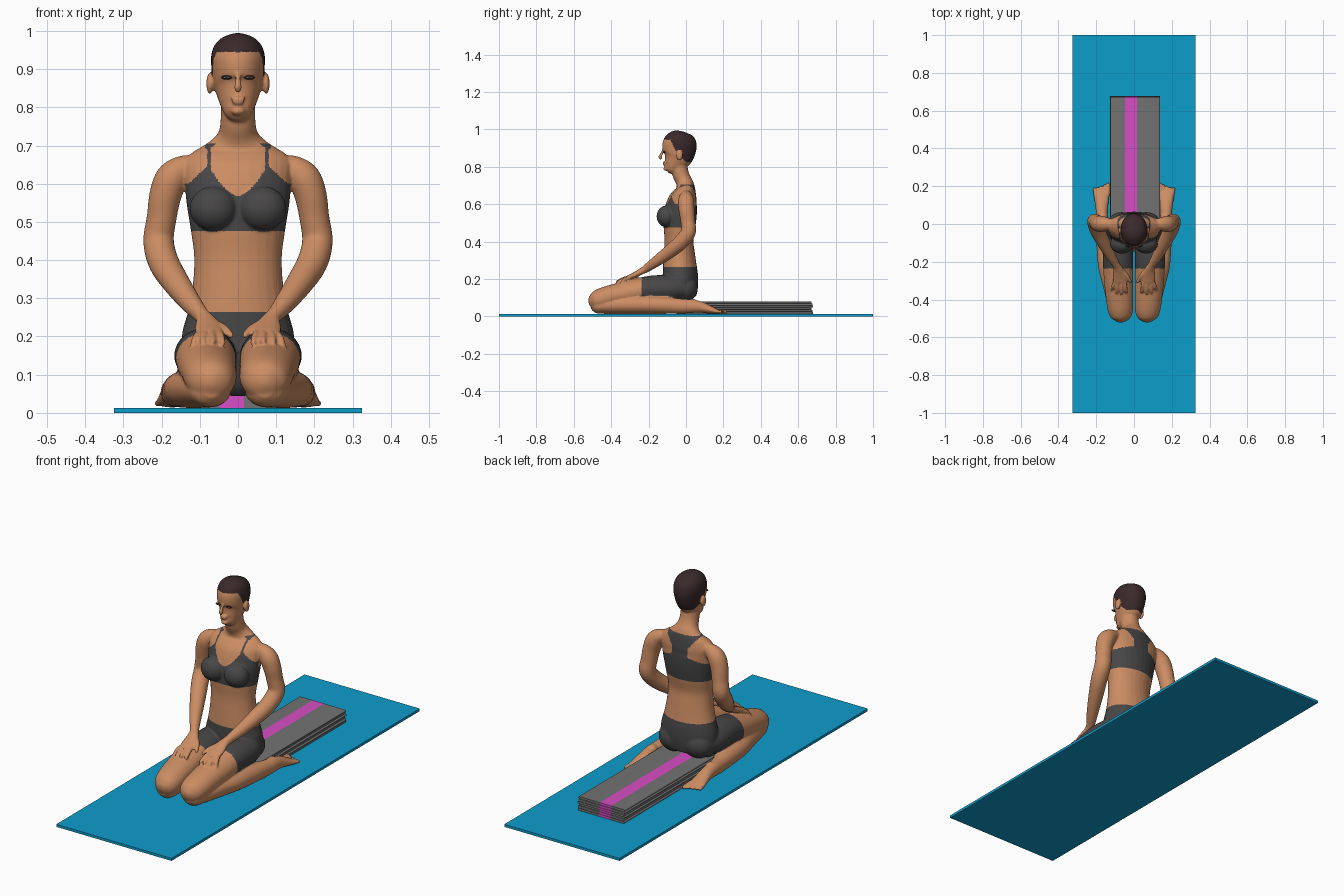
import bpy, bmesh, math
from mathutils import Vector, Matrix
from mathutils.bvhtree import BVHTree

if "Cube" in bpy.data.objects:
    bpy.data.objects.remove(bpy.data.objects["Cube"])


def material(name, rgb):
    m = bpy.data.materials.new(name)
    m.diffuse_color = (*rgb, 1)
    m.use_nodes = True
    m.node_tree.nodes["Principled BSDF"].inputs["Base Color"].default_value = m.diffuse_color
    return m


SKIN = material("skin", (0.60, 0.265, 0.125))
CLOTH = material("dark_cloth", (0.065, 0.062, 0.064))
HAIR = material("hair", (0.042, 0.022, 0.024))
MAT_BLUE = material("mat_blue", (0.004, 0.34, 0.60))
GREY = material("blanket_grey", (0.17, 0.17, 0.17))
PINK = material("blanket_pink", (0.68, 0.075, 0.56))
LASH = material("lash", (0.02, 0.013, 0.012))
WHITE = material("eye_white", (0.55, 0.5, 0.47))


def make_object(name, bm, mats, smooth=True):
    me = bpy.data.meshes.new(name)
    bm.to_mesh(me)
    ob = bpy.data.objects.new(name, me)
    bpy.context.collection.objects.link(ob)
    for m in mats:
        me.materials.append(m)
    for p in me.polygons:
        p.use_smooth = smooth
    return ob


def ball(bm, center, radii, s=1):
    c = Vector((center[0] * s, center[1], center[2]))
    mtx = Matrix.Translation(c) @ Matrix.Diagonal((*radii, 1))
    bmesh.ops.create_uvsphere(bm, u_segments=24, v_segments=16, radius=1, matrix=mtx)


def tube(bm, pts, s=1, steps=5, n=28):
    """Smooth loft through (x, y, z, half_width, half_depth) stations."""
    pts = [list(p) + ([p[3]] if len(p) == 4 else []) for p in pts]
    pts = [[p[0] * s] + p[1:] for p in pts]
    fine = []
    for i in range(len(pts) - 1):
        p0, p1, p2, p3 = (pts[max(i - 1, 0)], pts[i], pts[i + 1], pts[min(i + 2, len(pts) - 1)])
        for k in range(steps):
            t = k / steps
            fine.append([0.5 * (2 * b + (c - a) * t + (2 * a - 5 * b + 4 * c - d) * t * t
                                + (3 * b - a - 3 * c + d) * t ** 3)
                         for a, b, c, d in zip(p0, p1, p2, p3)])
    fine.append(pts[-1])
    rings = []
    for i, p in enumerate(fine):
        t = (Vector(fine[min(i + 1, len(fine) - 1)][:3]) - Vector(fine[max(i - 1, 0)][:3])).normalized()
        side = (Vector((1, 0, 0)) - t * t.x).normalized()
        up = t.cross(side)
        rings.append([bm.verts.new(Vector(p[:3])
                                   + side * (max(p[3], 0.002) * math.cos(2 * math.pi * j / n))
                                   + up * (max(p[4], 0.002) * math.sin(2 * math.pi * j / n)))
                      for j in range(n)])
    for a, b in zip(rings, rings[1:]):
        for j in range(n):
            k = (j + 1) % n
            bm.faces.new((a[j], a[k], b[k], b[j]))
    bm.faces.new(rings[0][::-1])
    bm.faces.new(rings[-1])


# ---- body volumes: "core" carries hair and clothes, "bare" is always skin
core, bare = bmesh.new(), bmesh.new()

# torso and neck
tube(core, [(0, -.02, .075, .10, .05), (0, -.03, .095, .125, .08), (0, -.03, .15, .147, .093),
            (0, -.03, .21, .146, .095), (0, -.033, .27, .13, .09), (0, -.036, .34, .118, .083),
            (0, -.038, .41, .115, .077), (0, -.035, .48, .124, .085), (0, -.03, .55, .135, .088),
            (0, -.02, .61, .14, .08), (0, -.008, .65, .143, .066), (0, -.002, .68, .122, .052),
            (0, -.005, .705, .08, .046), (0, -.015, .73, .053, .043), (0, -.028, .76, .046, .044),
            (0, -.036, .80, .045, .044), (0, -.036, .84, .042, .04)])
# head
tube(core, [(0, -.10, .778, .012, .012), (0, -.092, .784, .03, .029), (0, -.075, .80, .042, .047),
            (0, -.055, .83, .054, .066), (0, -.042, .86, .063, .083), (0, -.036, .90, .069, .092),
            (0, -.033, .93, .071, .09), (0, -.03, .96, .063, .078), (0, -.028, .98, .044, .054),
            (0, -.026, .991, .014, .018)])
# nose, lips, chin
tube(bare, [(0, -.12, .895, .006), (0, -.13, .872, .007), (0, -.138, .853, .010), (0, -.13, .843, .008)])
for z, w in ((.823, .020), (.813, .017)):
    ball(bare, (0, -.116, z), (w, .008, .0055))
ball(bare, (0, -.108, .790), (.018, .013, .011))

for s in (1, -1):
    # bust and seat
    ball(core, (.065, -.105, .535), (.062, .052, .058), s)
    ball(core, (.065, -.005, .15), (.08, .068, .072), s)
    # thigh and knee
    tube(core, [(.07, 0, .15, .07, .06), (.085, -.08, .15, .08, .07), (.085, -.18, .147, .08, .072),
                (.082, -.28, .13, .078, .068), (.077, -.38, .112, .073, .062), (.072, -.45, .092, .068, .06),
                (.07, -.49, .08, .055, .05), (.07, -.512, .075, .03, .03), (.07, -.52, .073, .008, .008)], s)
    # shin and foot
    tube(bare, [(.07, -.508, .06, .02, .02), (.072, -.48, .06, .05, .042), (.08, -.42, .06, .06, .046),
                (.105, -.32, .063, .06, .05), (.13, -.22, .063, .06, .05), (.148, -.12, .06, .05, .046),
                (.165, -.02, .055, .036, .039), (.17, .03, .055, .032, .036), (.17, .08, .05, .033, .03),
                (.172, .13, .036, .038, .021), (.173, .165, .027, .042, .013), (.174, .18, .025, .03, .008)], s)
    ball(bare, (.166, .035, .066), (.028, .032, .028), s)
    # toes, largest on the inside
    for k in range(5):
        r = .012 if k == 0 else .0085
        tube(bare, [(.14 + .016 * k, .15, .028, r), (.138 + .018 * k, .185, .025, r),
                    (.137 + .019 * k, .212 - .007 * k, .023, r * .8),
                    (.137 + .019 * k, .218 - .007 * k, .022, .003)], s, 3, 12)
    # arm and palm
    tube(bare, [(.10, 0, .652, .022), (.14, 0, .641, .034), (.172, 0, .615, .043), (.19, .003, .57, .042),
                (.200, .01, .51, .039), (.208, .012, .45, .040), (.195, -.03, .395, .040),
                (.165, -.09, .345, .036), (.125, -.165, .29, .028), (.095, -.215, .255, .021),
                (.084, -.24, .241, .027, .017), (.077, -.275, .222, .037, .015),
                (.074, -.305, .210, .035, .012), (.073, -.316, .206, .02, .008)], s)
    # fingers and thumb
    for k in range(4):
        drop = .004 * (k - 1) ** 2
        length = (.0, .006, .002, -.012)[k]
        tube(bare, [(.05 + .016 * k, -.295, .211, .010), (.045 + .022 * k, -.33, .204 - drop / 2, .0095),
                    (.040 + .026 * k, -.36 - length, .187 - drop, .008),
                    (.040 + .0265 * k, -.367 - length, .183 - drop, .003)], s, 3, 12)
    tube(bare, [(.068, -.24, .236, .012), (.040, -.272, .222, .012), (.020, -.305, .204, .009),
                (.016, -.313, .198, .003)], s, 3, 12)
    # ear
    ball(bare, (.074, -.035, .862), (.009, .018, .028), s)

# ---- fuse the volumes into one smooth body
core_tree, bare_tree = BVHTree.FromBMesh(core), BVHTree.FromBMesh(bare)
both = core.copy()
tmp = bpy.data.meshes.new("tmp")
bare.to_mesh(tmp)
both.from_mesh(tmp)
bpy.data.meshes.remove(tmp)
body = make_object("body", both, [])
rm = body.modifiers.new("fuse", 'REMESH')
rm.mode, rm.voxel_size = 'VOXEL', 0.0046
sm = body.modifiers.new("soften", 'SMOOTH')
sm.factor, sm.iterations = 0.5, 4
dg = bpy.context.evaluated_depsgraph_get()
fused = bpy.data.meshes.new_from_object(body.evaluated_get(dg))
body.modifiers.clear()
body.data = fused
fused.materials.clear()
for m in (SKIN, CLOTH, HAIR):
    fused.materials.append(m)


def mix(v, a, b, lo, hi):
    t = min(max((v - a) / (b - a), 0), 1)
    return lo + (hi - lo) * t


def region(c):
    """0 skin, 1 clothes, 2 hair."""
    x, y, z = abs(c.x), c.y, c.z
    if z > .80:
        line = mix(y, -.085, -.045, .945, .868) if y < -.045 else mix(y, -.045, 0, .868, .825)
        return 2 if z > line else 0
    if z < .265:
        return 1 if y > -.235 else 0
    if .475 < z < .73:
        if y < -.03:  # top, front
            top = .567 + .08 * (x / .078) ** 1.6 if x < .078 else mix(x, .078, .13, .647, .60)
            return 1 if z < top or (.070 < x < .079) else 0
        half = .042 + 3 * max(0, .60 - z) + .8 * max(0, z - .64)  # racer back
        return 1 if x < half and z < .705 else 0
    return 0


for p in fused.polygons:
    p.use_smooth = True
    c = p.center
    kind = region(c)
    if kind and bare_tree.find_nearest(c)[3] < core_tree.find_nearest(c)[3]:
        kind = 0
    p.material_index = kind

# ---- eyes
for name, mat, y, radii in (("eye_lashes", LASH, -.1165, (.0145, .005, .0055)),
                            ("eye_whites", WHITE, -.1175, (.0095, .0055, .003)),
                            ("irises", LASH, -.1185, (.004, .0058, .0035))):
    bm = bmesh.new()
    for s in (1, -1):
        ball(bm, (.030, y, .878), radii, s)
    make_object(name, bm, [mat])

# ---- yoga mat
bm = bmesh.new()
bmesh.ops.create_cube(bm, size=1, matrix=Matrix.Translation((0, 0, .0065)) @ Matrix.Diagonal((.65, 2, .013, 1)))
make_object("floor_mat", bm, [MAT_BLUE], False)

# ---- folded blanket: stacked layers with rounded side folds and a stripe
bm = bmesh.new()
LAYERS, Z0, Z1 = 6, .013, .081
h = (Z1 - Z0) / LAYERS
for i in range(LAYERS):
    zc, r = Z0 + h * (i + .5), h / 2
    x0, x1 = -.127 + .003 * (i % 2), .138 - .004 * ((i + 1) % 2)
    y1 = .678 - .003 * (i % 3)
    arc = [math.pi * (k / 6 - .5) for k in range(7)]
    prof = [(x1 - r + r * math.cos(a), zc + r * math.sin(a)) for a in arc]
    prof += [(.016, zc + r), (-.048, zc + r)]
    prof += [(x0 + r - r * math.cos(a), zc - r * math.sin(a)) for a in arc]
    prof += [(-.048, zc - r), (.016, zc - r)]
    a = [bm.verts.new((x, -.05, z)) for x, z in prof]
    b = [bm.verts.new((x, y1, z)) for x, z in prof]
    n = len(prof)
    for j in range(n):
        k = (j + 1) % n
        f = bm.faces.new((a[j], b[j], b[k], a[k]))
        f.material_index = int(-.05 < f.calc_center_median().x < .017)
    # ends split at the stripe: right, stripe, left
    for ring in (a, b):
        for idx, m in ((list(range(0, 8)) + [n - 1], 0), ([7, 8, n - 2, n - 1], 1),
                       (list(range(8, n - 1)), 0)):
            bm.faces.new([ring[q] for q in idx]).material_index = m
bmesh.ops.recalc_face_normals(bm, faces=bm.faces)
blanket = make_object("folded_blanket", bm, [GREY, PINK])
bpy.context.view_layer.objects.active = blanket
blanket.select_set(True)
bpy.ops.object.shade_smooth_by_angle(angle=math.radians(40))
